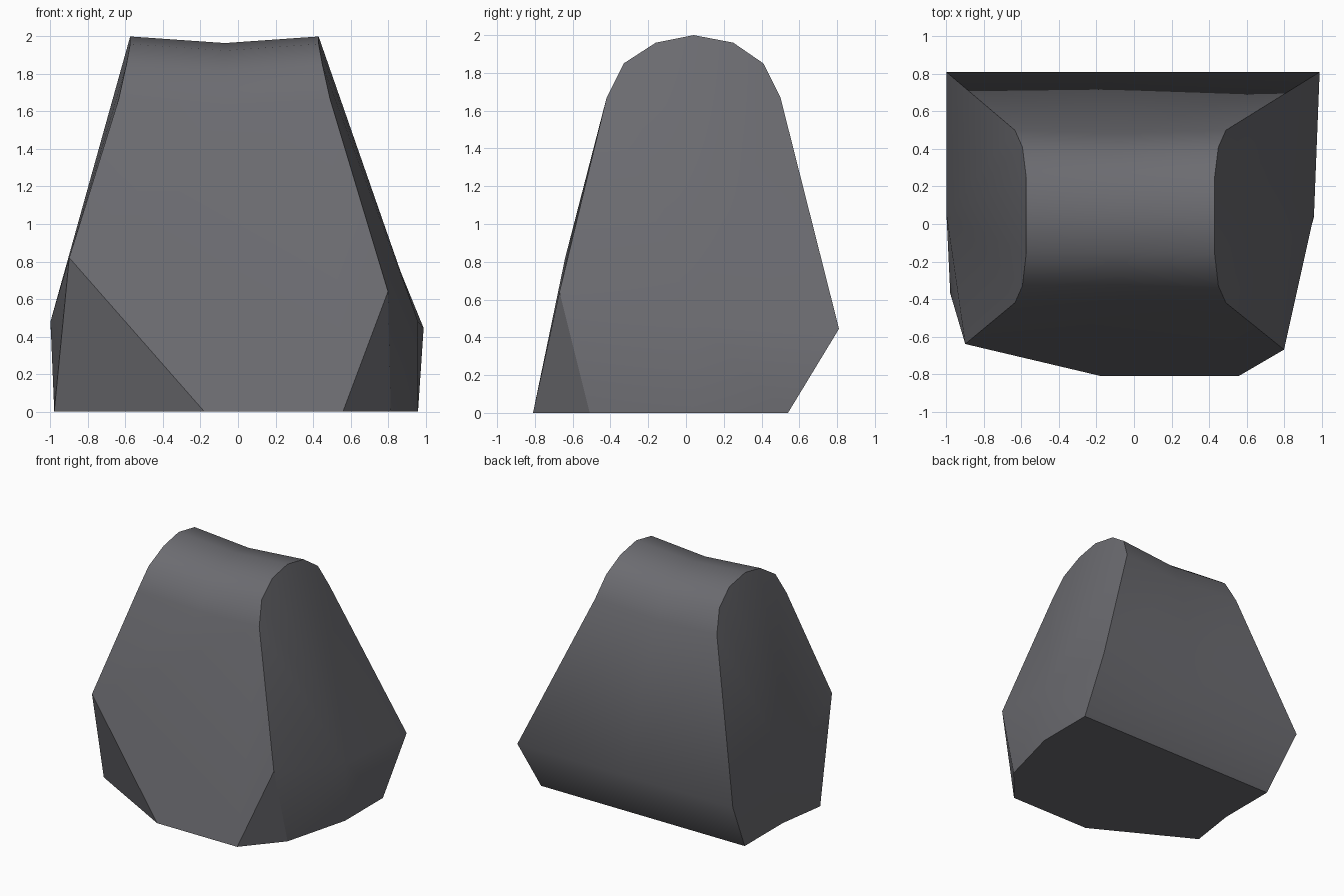
import bpy, bmesh

cube = bpy.data.objects.get("Cube")
if cube:
    bpy.data.objects.remove(cube, do_unlink=True)

mat = bpy.data.materials.new("slate_grey")
mat.use_nodes = True
grey = (0.15, 0.15, 0.165, 1)
mat.diffuse_color = grey
mat.node_tree.nodes["Principled BSDF"].inputs["Base Color"].default_value = grey

bm = bmesh.new()
group = bm.faces.layers.int.new("group")
WRAP, LEFT, RIGHT, CHAMFER_A, CHAMFER_B, BASE = range(6)


def v(x, y, z):
    return bm.verts.new((x, y, z))


def face(kind, *verts):
    f = bm.faces.new(verts)
    f[group] = kind
    f.smooth = True


# Rounded crest: one arch at each end and a slightly sunken one between them
arch = [(-0.42, 1.67), (-0.33, 1.85), (-0.16, 1.96), (0.04, 2.0),
        (0.25, 1.96), (0.41, 1.85), (0.50, 1.67)]
flare = [0.06, 0.02, 0, 0, 0, 0.02, 0.06]
right = [v(0.43 + f, y, z) for f, (y, z) in zip(flare, arch)]
left = [v(-0.575 - f, y, z) for f, (y, z) in zip(flare, arch)]
middle = [v(-0.07, 0.04 + (y - 0.04) * 0.96, z - 0.035) for y, z in arch]

# Back ridge and back foot continue the arches downwards
for row, x_ridge, x_foot in ((right, 0.99, 0.96), (middle, 0, 0.02), (left, -1, -0.92)):
    row += [v(x_ridge, 0.81, 0.445), v(x_foot, 0.54, 0)]

for a, b in ((left, middle), (middle, right)):
    for i in range(len(a) - 1):
        face(WRAP, a[i], b[i], b[i + 1], a[i + 1])

# Front wall
corner_r, corner_l = v(0.80, -0.67, 0.64), v(-0.90, -0.64, 0.82)
toe_r, toe_l = v(0.56, -0.81, 0), v(-0.18, -0.81, 0)
face(WRAP, left[0], corner_l, toe_l, toe_r, corner_r, right[0], middle[0])

# Chamfered front corners
heel_r, heel_l = v(0.815, -0.51, 0), v(-0.98, -0.37, 0)
face(CHAMFER_A, corner_r, toe_r, heel_r)
face(CHAMFER_B, corner_l, heel_l, toe_l)

# Side walls fan out from a bulging centre point
base = {}
for kind, row, corner, heel, x_mid, x_base in (
        (RIGHT, right, corner_r, heel_r, 0.96, 0.96),
        (LEFT, left, corner_l, heel_l, -1, -0.92)):
    hub, foot = v(x_mid, 0.05, 0.48), v(x_base, 0.04, 0)
    base[kind] = foot
    rim = [foot, heel, corner] + row + [foot]
    for a, b in zip(rim, rim[1:]):
        face(kind, hub, a, b)

# Underside
face(BASE, toe_l, heel_l, base[LEFT], left[-1], middle[-1], right[-1],
     base[RIGHT], heel_r, toe_r)

# Sharp edges only where two different walls meet
bmesh.ops.recalc_face_normals(bm, faces=bm.faces[:])
for e in bm.edges:
    e.smooth = len({f[group] for f in e.link_faces}) == 1
bm.faces.layers.int.remove(group)

mesh = bpy.data.meshes.new("rock_block")
bm.to_mesh(mesh)
bm.free()
mesh.materials.append(mat)
bpy.context.collection.objects.link(bpy.data.objects.new("rock_block", mesh))
